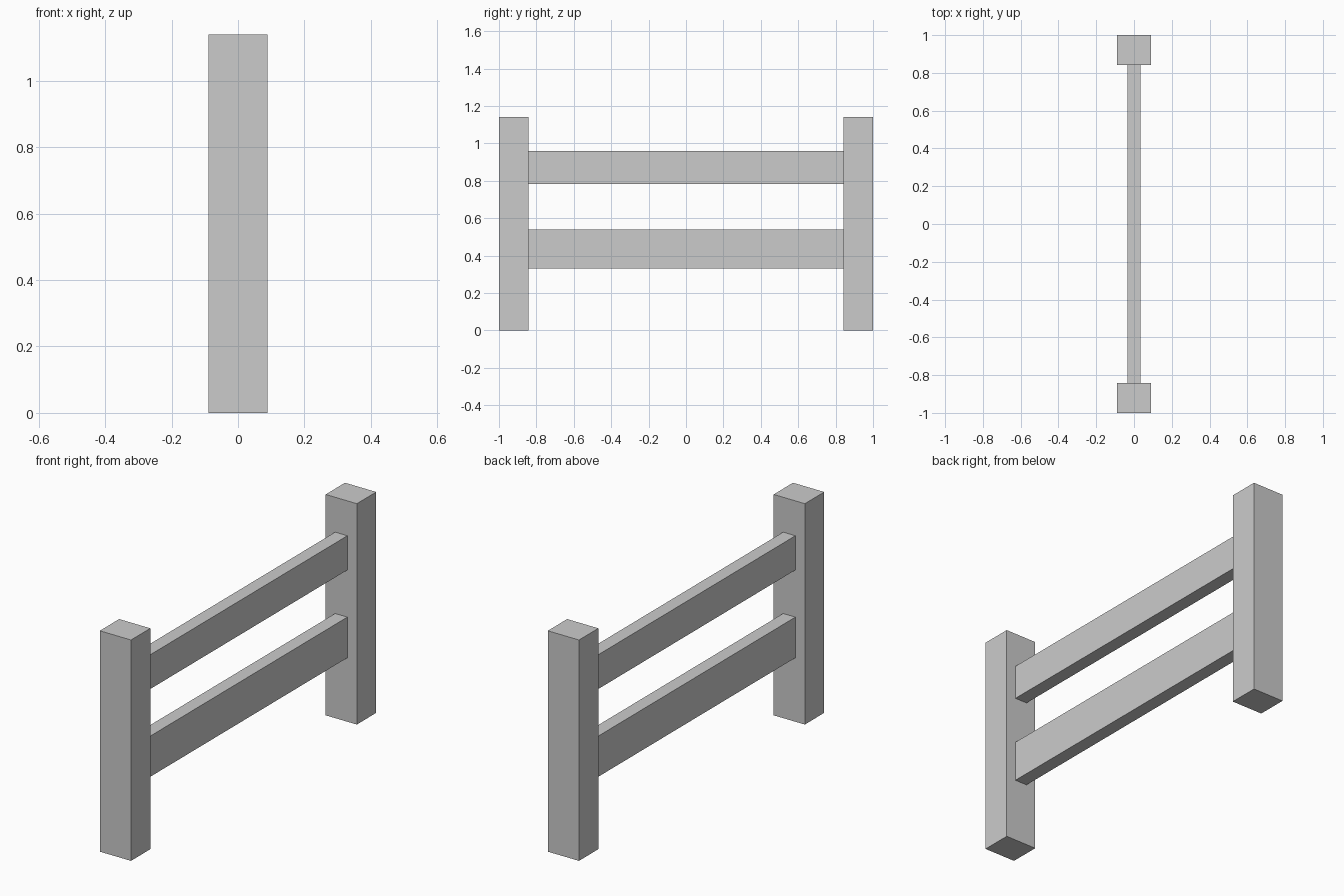
import bpy

# Remove the default cube
old = bpy.data.objects.get("Cube")
if old:
    bpy.data.objects.remove(old, do_unlink=True)

# Single plain grey
grey = bpy.data.materials.new("plain_grey")
grey.use_nodes = True
color = (0.6, 0.6, 0.6, 1)
grey.diffuse_color = color
grey.node_tree.nodes["Principled BSDF"].inputs["Base Color"].default_value = color

POST_WIDTH, POST_DEPTH, POST_HEIGHT = 0.178, 0.158, 1.14
RAIL_THICKNESS = 0.07
INNER = 1 - POST_DEPTH


def box(name, size, center):
    bpy.ops.mesh.primitive_cube_add(size=1, location=center)
    obj = bpy.context.object
    obj.name = name
    obj.scale = size
    bpy.ops.object.transform_apply(location=False, rotation=False, scale=True)
    obj.data.materials.append(grey)
    return obj


# Upright posts at both ends
for name, side in (("front_post", -1), ("back_post", 1)):
    box(name, (POST_WIDTH, POST_DEPTH, POST_HEIGHT),
        (0, side * (1 - POST_DEPTH / 2), POST_HEIGHT / 2))

# Horizontal rails between the posts
for name, low, high in (("lower_rail", 0.33, 0.54), ("upper_rail", 0.783, 0.96)):
    box(name, (RAIL_THICKNESS, 2 * INNER, high - low), (0, 0, (low + high) / 2))
